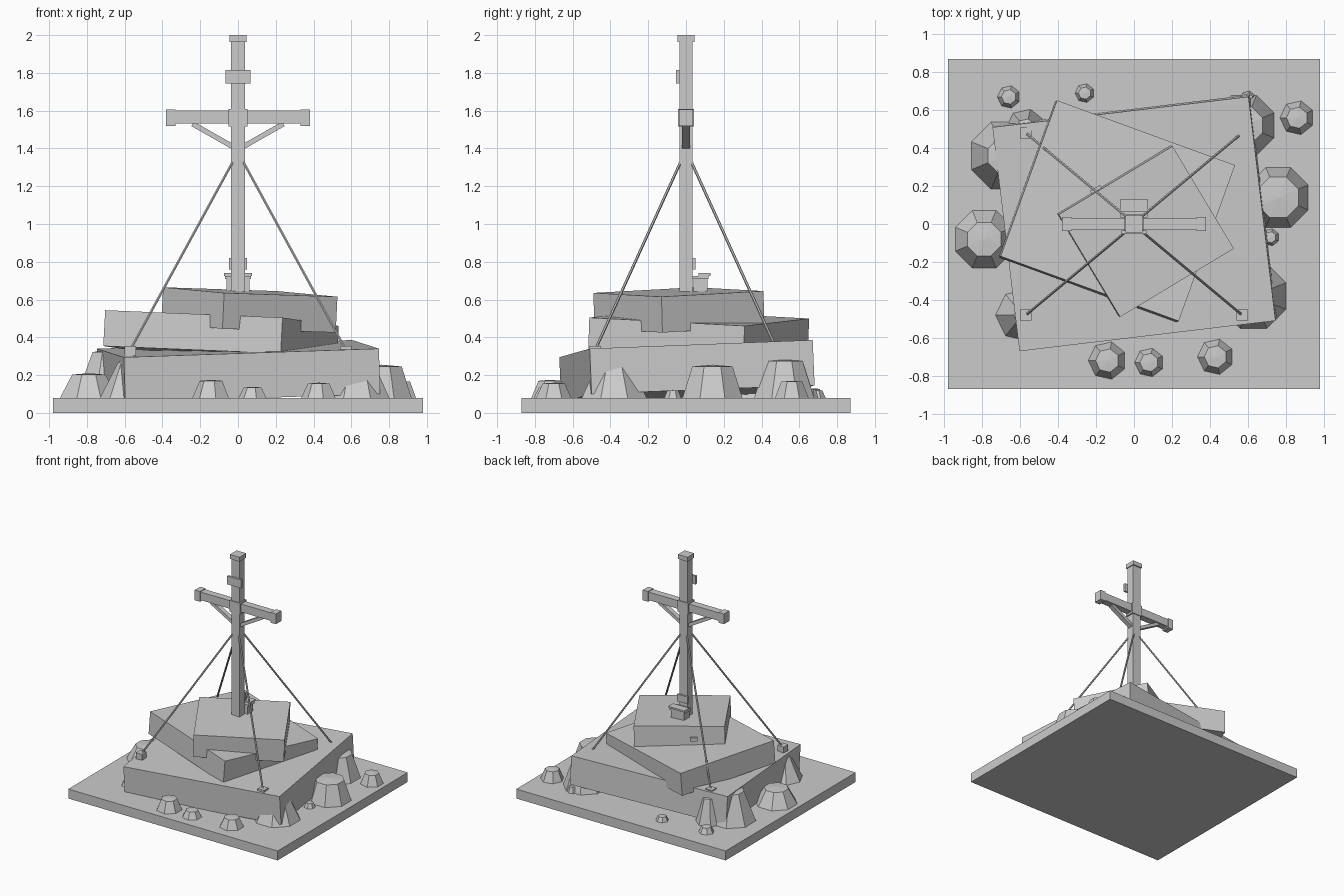
import bpy, bmesh, math
from mathutils import Vector, Matrix

if "Cube" in bpy.data.objects:
    bpy.data.objects.remove(bpy.data.objects["Cube"], do_unlink=True)

stone = bpy.data.materials.new("plain grey")
stone.use_nodes = True
GREY = (0.6, 0.6, 0.6, 1)
stone.diffuse_color = GREY
stone.node_tree.nodes["Principled BSDF"].inputs["Base Color"].default_value = GREY


def add_object(name, bm):
    mesh = bpy.data.meshes.new(name)
    bmesh.ops.recalc_face_normals(bm, faces=bm.faces)
    bm.to_mesh(mesh)
    bm.free()
    mesh.materials.append(stone)
    obj = bpy.data.objects.new(name, mesh)
    bpy.context.collection.objects.link(obj)
    return obj


def box(name, low, high):
    """Upright box between two corners."""
    low, high = Vector(low), Vector(high)
    bm = bmesh.new()
    bmesh.ops.create_cube(bm, size=1)
    bmesh.ops.transform(bm, verts=bm.verts, matrix=Matrix.Translation(
        (low + high) / 2) @ Matrix.Diagonal((*(high - low), 1)))
    return add_object(name, bm)


def slab(name, center, size, turn, slope):
    """Tilted block; center is the middle of its top, slope is its rise along x and y."""
    up = Vector((-slope[0], -slope[1], 1)).normalized()
    along = Vector((math.cos(turn), math.sin(turn), 0))
    along.z = along.x * slope[0] + along.y * slope[1]
    along.normalize()
    axes = Matrix((along, up.cross(along), up)).transposed().to_4x4()
    bm = bmesh.new()
    bmesh.ops.create_cube(bm, size=1)
    bmesh.ops.translate(bm, verts=bm.verts, vec=(0, 0, -0.5))
    bmesh.ops.transform(bm, verts=bm.verts, matrix=Matrix.Translation(center)
                        @ axes @ Matrix.Diagonal((*size, 1)))
    return add_object(name, bm)


def strut(name, start, end, width, depth, sides=4):
    """Straight bar between two points."""
    start, end = Vector(start), Vector(end)
    d = end - start
    bm = bmesh.new()
    bmesh.ops.create_cone(bm, cap_ends=True, segments=sides, radius1=0.5,
                          radius2=0.5, depth=d.length)
    if sides == 4:
        bmesh.ops.rotate(bm, verts=bm.verts, matrix=Matrix.Rotation(math.pi / 4, 3, "Z"))
        bmesh.ops.scale(bm, verts=bm.verts, vec=(math.sqrt(2), math.sqrt(2), 1))
    side = Vector((0, 1, 0)).cross(d).normalized()
    axes = Matrix((side, d.cross(side).normalized(), d.normalized())).transposed().to_4x4()
    bmesh.ops.transform(bm, verts=bm.verts, matrix=Matrix.Translation((start + end) / 2)
                        @ axes @ Matrix.Diagonal((width, depth, 1, 1)))
    return add_object(name, bm)


def rock(x, y, radius, top, taper, sides):
    """Faceted boulder: tapering ring with a shallow peaked top."""
    bm = bmesh.new()
    rings = []
    for r, z in ((radius, 0.07), (radius * taper, 0.07 + (top - 0.07) * 0.95)):
        rings.append([bm.verts.new((x + r * math.cos((i + 0.5) * math.tau / sides),
                                    y + r * math.sin((i + 0.5) * math.tau / sides), z))
                      for i in range(sides)])
    peak = bm.verts.new((x, y, top))
    bm.faces.new(rings[0])
    for i in range(sides):
        j = (i + 1) % sides
        bm.faces.new((rings[0][i], rings[0][j], rings[1][j], rings[1][i]))
        bm.faces.new((rings[1][i], rings[1][j], peak))
    add_object("rock", bm)


# Ground plate and three stacked, tilted slabs
box("ground_plate", (-0.98, -0.87, 0), (0.98, 0.87, 0.08))
slab("lower_slab", (0, 0, 0.34), (1.36, 1.19, 0.24), math.radians(6.8), (0.029, 0.042))
slab("middle_slab", (-0.085, 0.07, 0.502), (1.0, 0.875, 0.19), math.radians(-20), (-0.054, -0.034))
slab("upper_slab", (0.065, -0.04, 0.64), (0.70, 0.63, 0.19), math.radians(31), (-0.049, 0.026))
slab("side_stone", (-0.19, 0.165, 0.57), (0.06, 0.06, 0.03), math.radians(31), (0, 0))

# Boulders: x, y, radius, top height, taper, sides
for r in [
    (0.76, 0.14, 0.175, 0.255, 0.66, 8), (-0.79, -0.08, 0.17, 0.21, 0.56, 8),
    (0.58, 0.52, 0.175, 0.285, 0.6, 8), (0.63, -0.38, 0.19, 0.34, 0.35, 8),
    (-0.68, 0.36, 0.195, 0.335, 0.5, 8), (-0.57, 0.5, 0.11, 0.3, 0.5, 7),
    (-0.59, -0.48, 0.145, 0.28, 0.3, 7), (0.86, 0.56, 0.095, 0.17, 0.6, 7),
    (0.72, -0.07, 0.05, 0.12, 0.6, 7), (0.6, 0.66, 0.045, 0.13, 0.6, 7),
    (-0.66, 0.67, 0.065, 0.13, 0.6, 7), (-0.26, 0.69, 0.055, 0.12, 0.6, 7),
    (-0.14, -0.72, 0.105, 0.175, 0.6, 7), (0.08, -0.73, 0.082, 0.138, 0.6, 7),
    (0.43, -0.70, 0.1, 0.16, 0.6, 7),
]:
    rock(*r)

# Post, crossbeam and their collars
box("post", (-0.038, -0.035, 0.5), (0.038, 0.035, 1.98))
box("post_cap", (-0.045, -0.045, 1.963), (0.045, 0.045, 2.0))
box("crossbeam", (-0.36, -0.03, 1.532), (0.36, 0.03, 1.6))
box("beam_collar", (-0.05, -0.042, 1.515), (0.05, 0.042, 1.61))
box("sign_plate", (-0.065, -0.052, 1.745), (0.065, -0.034, 1.815))

# Mirrored end caps and diagonal braces
for s in (-1, 1):
    box("beam_end_cap", (s * 0.355 - 0.025, -0.036, 1.52), (s * 0.355 + 0.025, 0.036, 1.606))
    strut("brace", (s * 0.02, 0, 1.405), (s * 0.24, 0, 1.53), 0.027, 0.04)

# Guy ropes with anchor blocks
for sx in (-1, 1):
    for sy in (-1, 1):
        x, y = sx * 0.57, sy * 0.48
        strut("guy_rope", (sx * 0.03, sy * 0.03, 1.325), (x, y, 0.335), 0.015, 0.015, 6)
        box("anchor_block", (x - 0.03, y - 0.03, 0.29), (x + 0.03, y + 0.03, 0.353))

# Small shrine behind the post
box("shrine_base", (-0.06, 0.04, 0.6), (0.06, 0.115, 0.708))
box("shrine_ledge", (-0.07, 0.035, 0.708), (0.07, 0.12, 0.726))
box("shrine_shelf", (-0.075, 0.065, 0.726), (0.075, 0.13, 0.74))
box("post_plaque", (-0.048, 0.034, 0.76), (0.048, 0.05, 0.82))
